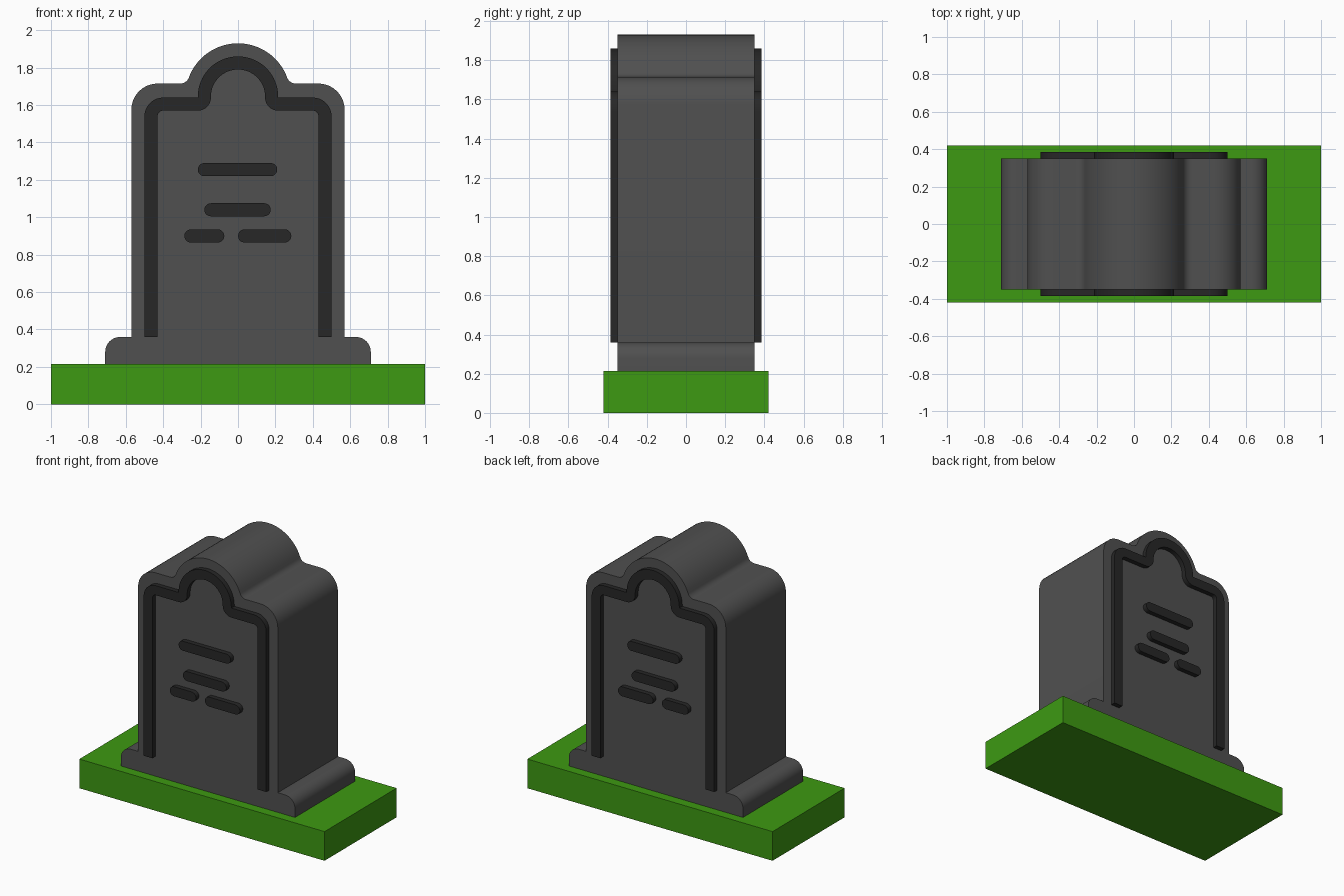
import bpy
import bmesh
from math import sin, cos, pi, sqrt, atan2, radians

cube = bpy.data.objects.get("Cube")
if cube:
    bpy.data.objects.remove(cube, do_unlink=True)


def material(name, rgb):
    mat = bpy.data.materials.new(name)
    mat.use_nodes = True
    mat.diffuse_color = (*rgb, 1)
    bsdf = mat.node_tree.nodes["Principled BSDF"]
    bsdf.inputs["Base Color"].default_value = (*rgb, 1)
    bsdf.inputs["Roughness"].default_value = 0.9
    return mat


GRASS = material("grass", (0.047, 0.32, 0.006))
STONE = material("stone", (0.08, 0.08, 0.08))
DARK = material("dark_stone", (0.02, 0.02, 0.02))


def arc(cx, cz, r, start, end, steps=10):
    return [(cx + r * cos(start + (end - start) * i / steps),
             cz + r * sin(start + (end - start) * i / steps))
            for i in range(steps + 1)]


def mirrored(points):
    return points + [(-x, z) for x, z in reversed(points)]


def extrude_profile(name, points, y0, y1, mat):
    """Extrude a closed x-z outline from y0 to y1."""
    bm = bmesh.new()
    verts = [bm.verts.new((x, y0, z)) for x, z in points]
    bmesh.ops.remove_doubles(bm, verts=verts, dist=1e-4)
    face = bm.faces.new([v for v in verts if v.is_valid])
    ext = bmesh.ops.extrude_face_region(bm, geom=[face])
    moved = [g for g in ext["geom"] if isinstance(g, bmesh.types.BMVert)]
    bmesh.ops.translate(bm, verts=moved, vec=(0, y1 - y0, 0))
    bmesh.ops.recalc_face_normals(bm, faces=bm.faces)
    mesh = bpy.data.meshes.new(name)
    bm.to_mesh(mesh)
    bm.free()
    obj = bpy.data.objects.new(name, mesh)
    bpy.context.collection.objects.link(obj)
    mesh.materials.append(mat)
    bpy.ops.object.select_all(action="DESELECT")
    obj.select_set(True)
    bpy.context.view_layer.objects.active = obj
    bpy.ops.object.shade_smooth_by_angle(angle=radians(40))
    return obj


def crown(half_width, shoulder, corner, dome_z, dome_r, fillet, offset=0):
    """Left half of the headstone top: shoulder, concave fillet, dome."""
    fz = shoulder + fillet
    reach = dome_r + fillet
    fx = -sqrt(reach ** 2 - (fz - dome_z) ** 2)
    join = atan2(fz - dome_z, fx)
    if join < 0:
        join += 2 * pi
    pts = arc(corner - half_width, shoulder - corner, corner + offset, pi, pi / 2)
    pts += arc(fx, fz, fillet - offset, -pi / 2, join - pi)
    pts += arc(0, dome_z, dome_r + offset, join, pi / 2, 16)
    return pts


# Grass slab
extrude_profile("ground_slab", [(-1, 0), (-1, 0.215), (1, 0.215), (1, 0)],
                -0.42, 0.42, GRASS)

# Headstone with its stepped plinth
plinth = [(-0.71, 0.215)] + arc(-0.63, 0.28, 0.08, pi, pi / 2) + [(-0.57, 0.36)]
top = crown(0.57, 1.715, 0.14, 1.65, 0.28, 0.05)
extrude_profile("headstone", mirrored(plinth + top), -0.35, 0.35, STONE)

# Raised trim and inscription bars on both faces
BAND = 0.035
TRIM = (0.465, 1.605, 0.065, 1.645, 0.18, 0.035)
outer = mirrored([(-0.5, 0.36)] + crown(*TRIM, BAND))
inner = mirrored([(-0.43, 0.36)] + crown(*TRIM, -BAND))
BARS = [(-0.215, 0.21, 1.255), (-0.18, 0.175, 1.04),
        (-0.287, -0.073, 0.9), (0, 0.285, 0.9)]

for side, sign in (("front", -1), ("back", 1)):
    depth = (sign * 0.34, sign * 0.385)
    extrude_profile(side + "_trim", outer + inner[::-1], *depth, DARK)
    for i, (x0, x1, z) in enumerate(BARS, 1):
        bar = (arc(x0 + BAND, z, BAND, pi * 1.5, pi / 2)
               + arc(x1 - BAND, z, BAND, pi / 2, -pi / 2))
        extrude_profile(f"{side}_inscription_bar_{i}", bar, *depth, DARK)
